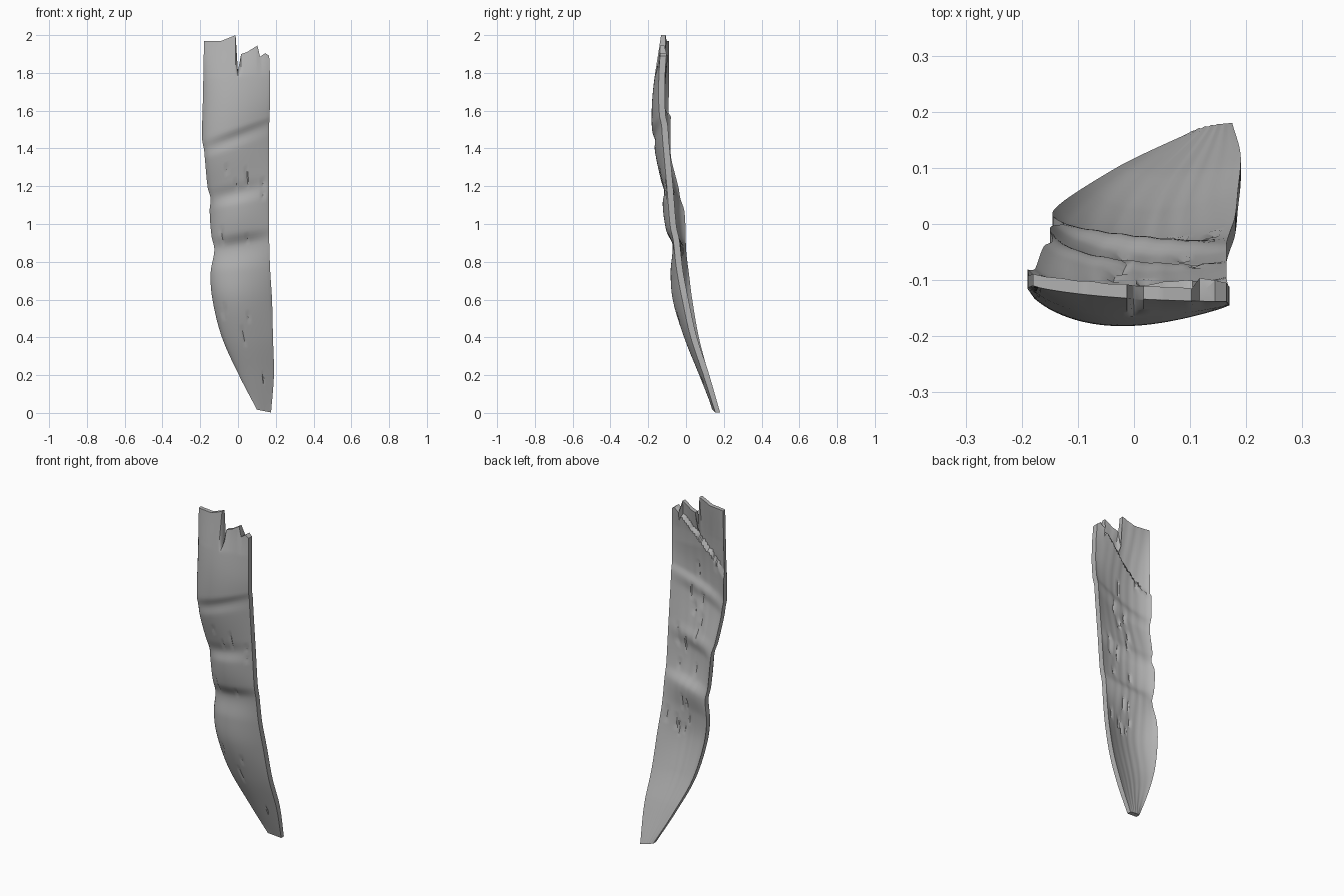
import bpy
import bmesh
import math
import random

random.seed(7)

# Remove the default cube only
cube = bpy.data.objects.get("Cube")
if cube:
    bpy.data.objects.remove(cube, do_unlink=True)

# Sections from tip to broken end:
# height, left x, right x, front y at left / crown / right, slant of the section
SECTIONS = [
    (0.01, 0.10, 0.175, 0.138, 0.146, 0.155, -0.015),
    (0.2, 0.005, 0.19, 0.088, 0.07, 0.092, 0),
    (0.4, -0.085, 0.185, 0.035, -0.01, 0.025, 0),
    (0.6, -0.135, 0.18, 0, -0.07, -0.02, 0),
    (0.75, -0.145, 0.17, -0.018, -0.08, -0.05, 0.02),
    (0.89, -0.125, 0.165, -0.033, -0.068, -0.068, 0.05),
    (0.96, -0.14, 0.165, -0.035, -0.1, -0.083, 0.05),
    (1.1, -0.15, 0.165, -0.042, -0.12, -0.096, 0.06),
    (1.17, -0.145, 0.165, -0.063, -0.112, -0.102, 0.07),
    (1.23, -0.16, 0.165, -0.072, -0.13, -0.108, 0.08),
    (1.4, -0.175, 0.165, -0.11, -0.165, -0.125, 0.12),
    (1.46, -0.18, 0.165, -0.115, -0.164, -0.13, 0.13),
    (1.51, -0.19, 0.167, -0.115, -0.18, -0.14, 0.12),
    (1.7, -0.185, 0.17, -0.112, -0.174, -0.145, 0),
    (2, -0.18, 0.165, -0.11, -0.13, -0.138, 0),
]

# Jagged broken end: position across the width, height
JAGS = [(0, 1.97), (0.27, 1.97), (0.485, 2), (0.52, 1.81), (0.57, 1.9),
        (0.66, 1.91), (0.82, 1.945), (0.86, 1.885), (0.94, 1.905), (1, 1.89)]
BREAK_START = 1.78
EDGE_THICKNESS = 0.033


def lerp(a, b, t):
    return a + (b - a) * t


def section_at(z):
    """Smoothly interpolated section at a height."""
    last = len(SECTIONS) - 1
    i = max(k for k in range(last) if SECTIONS[k][0] <= z + 1e-6)
    before, a = SECTIONS[max(i - 1, 0)], SECTIONS[i]
    b, after = SECTIONS[i + 1], SECTIONS[min(i + 2, last)]
    span = b[0] - a[0]
    t = (z - a[0]) / span
    result = []
    for p, q, r, s in zip(before[1:], a[1:], b[1:], after[1:]):
        m = (r - p) / (b[0] - before[0]) * span
        n = (s - q) / (after[0] - a[0]) * span
        blend = t * t * (3 - 2 * t)
        result.append(lerp(q, r, blend) + m * t * (1 - t) ** 2
                      - n * t * t * (1 - t))
    return result


def broken_height(u):
    for (ua, za), (ub, zb) in zip(JAGS, JAGS[1:]):
        if u <= ub:
            return lerp(za, zb, (u - ua) / (ub - ua))
    return JAGS[-1][1]


# Columns follow the jag points, rows follow the sections
jag_columns = [u for u, _ in JAGS]
spread = [i / 28 for i in range(29)]
columns = sorted(jag_columns + [u for u in spread
                 if min(abs(u - j) for j in jag_columns) > 0.012])
rows = []
for low, high in zip(SECTIONS, SECTIONS[1:]):
    steps = max(4, round((high[0] - low[0]) / 0.015))
    rows += [lerp(low[0], high[0], k / steps) for k in range(steps)]
rows.append(SECTIONS[-1][0])


def crack_field(count, depth, first_row):
    """Short vertical runs of recessed points."""
    field = {}
    for _ in range(count):
        column = random.randrange(3, len(columns) - 3)
        start = random.randrange(first_row, len(rows) - 20)
        for k in range(random.randrange(3, 7)):
            field[start + k, column] = depth
    return field


front_cracks = crack_field(12, 0.005, 5)
back_cracks = crack_field(24, 0.006, len(rows) // 4)


def surface_point(r, c, back):
    z, u = rows[r], columns[c]
    left, right, y_left, y_crown, y_right, slant = section_at(z)
    crown = y_crown - lerp(y_left, y_right, 0.4)
    arch = max(0, math.sin(math.pi * u ** 0.75)) ** 0.85
    y = lerp(y_left, y_right, u) + crown * arch
    x = lerp(left, right, u)
    height = z + slant * (u - 0.5)
    if z > BREAK_START:
        rise = (z - BREAK_START) / (2 - BREAK_START)
        height = lerp(BREAK_START, broken_height(u), rise)
    if back:
        thick = EDGE_THICKNESS * min(1, 0.75 + z)
        # The hollow back is flatter than the front along the ringed middle
        flatten = max(0, min(1, (z - 0.4) / 0.4, (2 - z) / 0.3))
        thick += (0.003 + 0.012 * flatten) * arch
        # Raised layer on the back, split off along a diagonal at the broken end
        if height > 1.93 - 0.36 * (1 - u):
            thick -= 0.012
        else:
            raised = max(0, min(1, (z - 1.4) / 0.3))
            thick += 0.014 * raised * math.sin(math.pi * u ** 1.5)
        grain = 0.001 * math.sin(u * 40 + math.sin(z * 7) * 2) * arch
        y += thick + grain - back_cracks.get((r, c), 0)
    else:
        y += front_cracks.get((r, c), 0)
    return x, y, height


# Curved tapered shard as one closed shell
bm = bmesh.new()


def sheet(back):
    return [[bm.verts.new(surface_point(r, c, back))
             for c in range(len(columns))] for r in range(len(rows))]


front, rear = sheet(False), sheet(True)
for grid in (front, rear):
    for ra, rb in zip(grid, grid[1:]):
        for c in range(len(columns) - 1):
            bm.faces.new((ra[c], ra[c + 1], rb[c + 1], rb[c]))


# Walls around the rim
def rim(grid):
    return (grid[0] + [row[-1] for row in grid[1:]]
            + grid[-1][-2::-1] + [row[0] for row in grid[-2:0:-1]])


fr, br = rim(front), rim(rear)
for i in range(len(fr)):
    j = (i + 1) % len(fr)
    bm.faces.new((fr[i], fr[j], br[j], br[i]))
bmesh.ops.recalc_face_normals(bm, faces=bm.faces)

mesh = bpy.data.meshes.new("curved_shard")
bm.to_mesh(mesh)
bm.free()
shard = bpy.data.objects.new("curved_shard", mesh)
bpy.context.collection.objects.link(shard)

# Single plain grey
grey = bpy.data.materials.new("light_grey")
grey.use_nodes = True
colour = (0.45, 0.45, 0.45, 1)
grey.diffuse_color = colour
grey.node_tree.nodes["Principled BSDF"].inputs["Base Color"].default_value = colour
mesh.materials.append(grey)

bpy.ops.object.select_all(action="DESELECT")
shard.select_set(True)
bpy.context.view_layer.objects.active = shard
bpy.ops.object.shade_smooth_by_angle(angle=math.radians(35))
